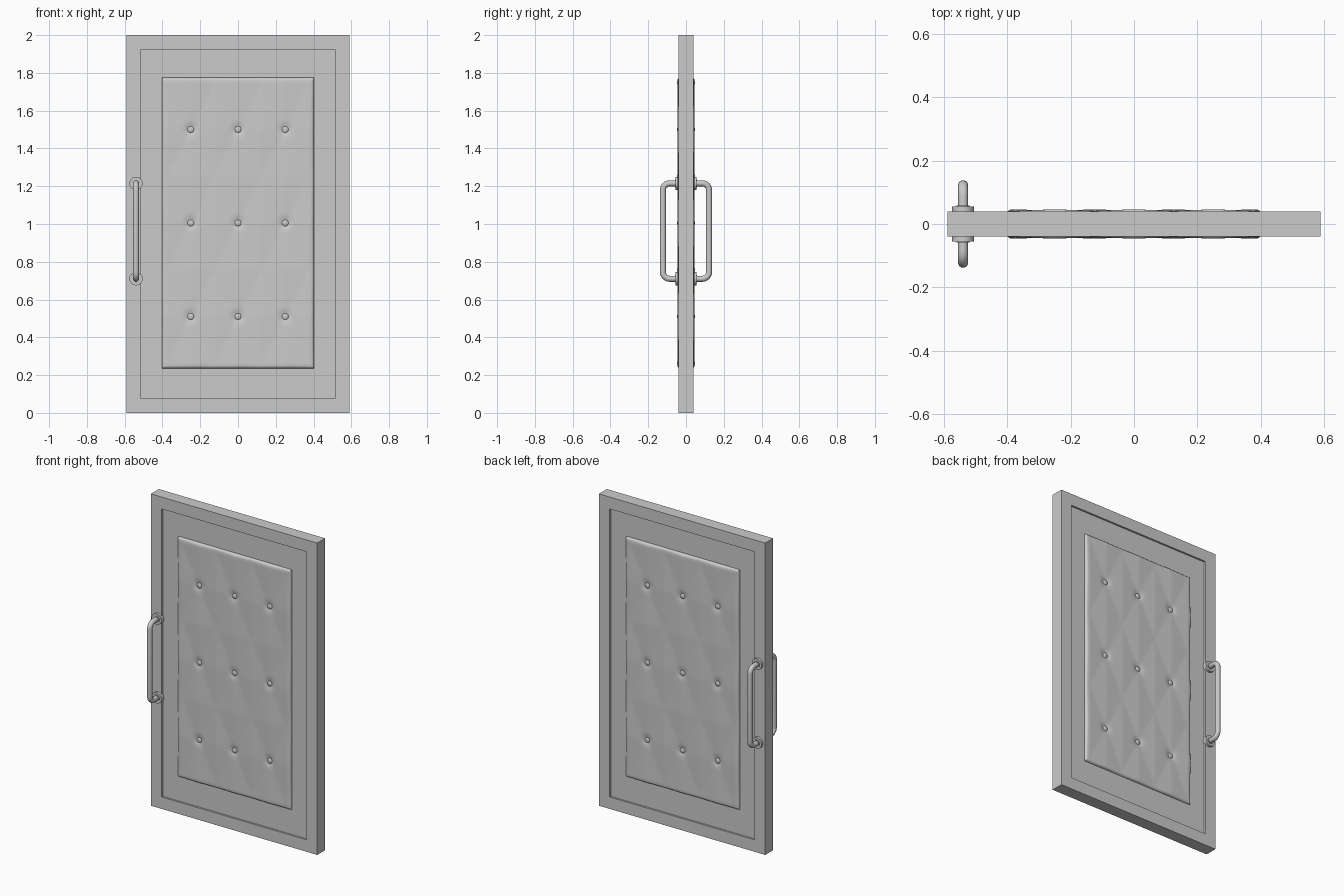
import bpy, bmesh, math
from mathutils import Matrix, Vector

if "Cube" in bpy.data.objects:
    bpy.data.objects.remove(bpy.data.objects["Cube"], do_unlink=True)

grey = bpy.data.materials.new("light_grey")
grey.use_nodes = True
COLOUR = (0.6, 0.6, 0.6, 1)
grey.diffuse_color = COLOUR
grey.node_tree.nodes["Principled BSDF"].inputs["Base Color"].default_value = COLOUR

SIDES = (("front", -1), ("back", 1))


def finish(bm, name, smooth_angle=None):
    mesh = bpy.data.meshes.new(name)
    bm.to_mesh(mesh)
    bm.free()
    obj = bpy.data.objects.new(name, mesh)
    bpy.context.collection.objects.link(obj)
    mesh.materials.append(grey)
    if smooth_angle:
        bpy.ops.object.select_all(action="DESELECT")
        obj.select_set(True)
        bpy.context.view_layer.objects.active = obj
        bpy.ops.object.shade_smooth_by_angle(angle=math.radians(smooth_angle))
    return obj


# Door leaf with a shallow recess on both faces
bm = bmesh.new()
bmesh.ops.create_cube(bm, size=1, matrix=Matrix.Translation((0, 0, 1)) @ Matrix.Diagonal((1.18, 0.08, 2, 1)))
panels = [f for f in bm.faces if abs(f.normal.y) > 0.9]
bmesh.ops.inset_individual(bm, faces=panels, thickness=0.108)
bmesh.ops.inset_individual(bm, faces=panels, thickness=0, depth=-0.012)
finish(bm, "door_leaf")

# Quilted pads: a height field of diamond facets, dimpled at the buttons
HALF_X, HALF_Z, MID_Z = 0.403, 0.77, 1.005
PITCH_X, PITCH_Z, ROUND = 0.25, 0.495, 0.014
BUTTONS = [(i * PITCH_X, MID_Z + j * PITCH_Z) for i in (-1, 0, 1) for j in (-1, 0, 1)]


def spaced(half, step):
    n = int((half - ROUND - 0.002) / step)
    edge = [half - ROUND * t for t in (1, 0.6, 0.3, 0.08, 0)]
    return [-e for e in reversed(edge)] + [k * step for k in range(-n, n + 1)] + edge


def pad_height(x, z):
    u, v = x / PITCH_X, (z - MID_Z) / PITCH_Z
    facet = 2 * min(abs(w - round(w)) for w in (u + v, u - v))
    h = 0.0415 + 0.005 * facet
    d = min(math.hypot(x - bx, z - bz) for bx, bz in BUTTONS)
    h -= 0.011 * math.exp(-(d / 0.026) ** 2)
    inset = min(HALF_X - abs(x), HALF_Z - abs(z - MID_Z))
    t = max(0, min(1, inset / ROUND))
    return 0.025 + (h - 0.025) * math.sqrt(1 - (1 - t) ** 2)


def make_pad(side, s):
    bm = bmesh.new()
    xs = spaced(HALF_X, PITCH_X / 20)
    zs = [MID_Z + z for z in spaced(HALF_Z, PITCH_Z / 40)]
    rows = [[bm.verts.new((x, s * pad_height(x, z), z)) for x in xs] for z in zs]
    for low, high in zip(rows, rows[1:]):
        for i in range(len(xs) - 1):
            quad = [low[i], low[i + 1], high[i + 1], high[i]]
            bm.faces.new(quad if s < 0 else quad[::-1])
    finish(bm, side + "_pad", 35)


def make_buttons(side, s):
    bm = bmesh.new()
    for x, z in BUTTONS:
        bmesh.ops.create_uvsphere(bm, u_segments=16, v_segments=8, radius=1,
                                  matrix=Matrix.Translation((x, s * 0.033, z))
                                  @ Matrix.Rotation(math.pi / 2, 4, "X")
                                  @ Matrix.Diagonal((0.018, 0.018, 0.007, 1)))
    finish(bm, side + "_buttons", 40)


# Pull handles: a tube swept along a rounded bracket, with round mounts
HANDLE_X, REACH, LOW, HIGH, BEND, TUBE = -0.54, 0.122, 0.71, 1.215, 0.035, 0.016


def make_handle(side, s):
    path = [Vector((0.03, LOW))]
    for cz, start in ((LOW + BEND, -math.pi / 2), (HIGH - BEND, 0)):
        for k in range(7):
            a = start + k * math.pi / 12
            path.append(Vector((REACH - BEND + BEND * math.cos(a), cz + BEND * math.sin(a))))
    path.append(Vector((0.03, HIGH)))
    bm = bmesh.new()
    rings = []
    for i, p in enumerate(path):
        if i in (0, len(path) - 1):
            normal = Vector((0, 1))
            if i == 0:
                normal = -normal
        else:
            along = (path[i + 1] - path[i - 1]).normalized()
            normal = Vector((along.y, -along.x))
        ring = []
        for k in range(16):
            a = k * math.tau / 16
            q = p + normal * (TUBE * math.cos(a))
            ring.append(bm.verts.new((HANDLE_X + TUBE * math.sin(a), s * q.x, q.y)))
        rings.append(ring)
    for a, b in zip(rings, rings[1:]):
        for k in range(16):
            n = (k + 1) % 16
            bm.faces.new((a[k], a[n], b[n], b[k]))
    bm.faces.new(rings[0])
    bm.faces.new(rings[-1])
    bmesh.ops.recalc_face_normals(bm, faces=bm.faces)
    finish(bm, side + "_handle", 40)

    bm = bmesh.new()
    for z in (LOW, HIGH):
        for radius, y in ((0.035, 0.0425), (0.021, 0.0465)):
            bmesh.ops.create_cone(bm, cap_ends=True, segments=24, radius1=radius, radius2=radius, depth=0.025,
                                  matrix=Matrix.Translation((HANDLE_X, s * y, z))
                                  @ Matrix.Rotation(math.pi / 2, 4, "X"))
    finish(bm, side + "_handle_mounts", 40)


for side, s in SIDES:
    make_pad(side, s)
    make_buttons(side, s)
    make_handle(side, s)
